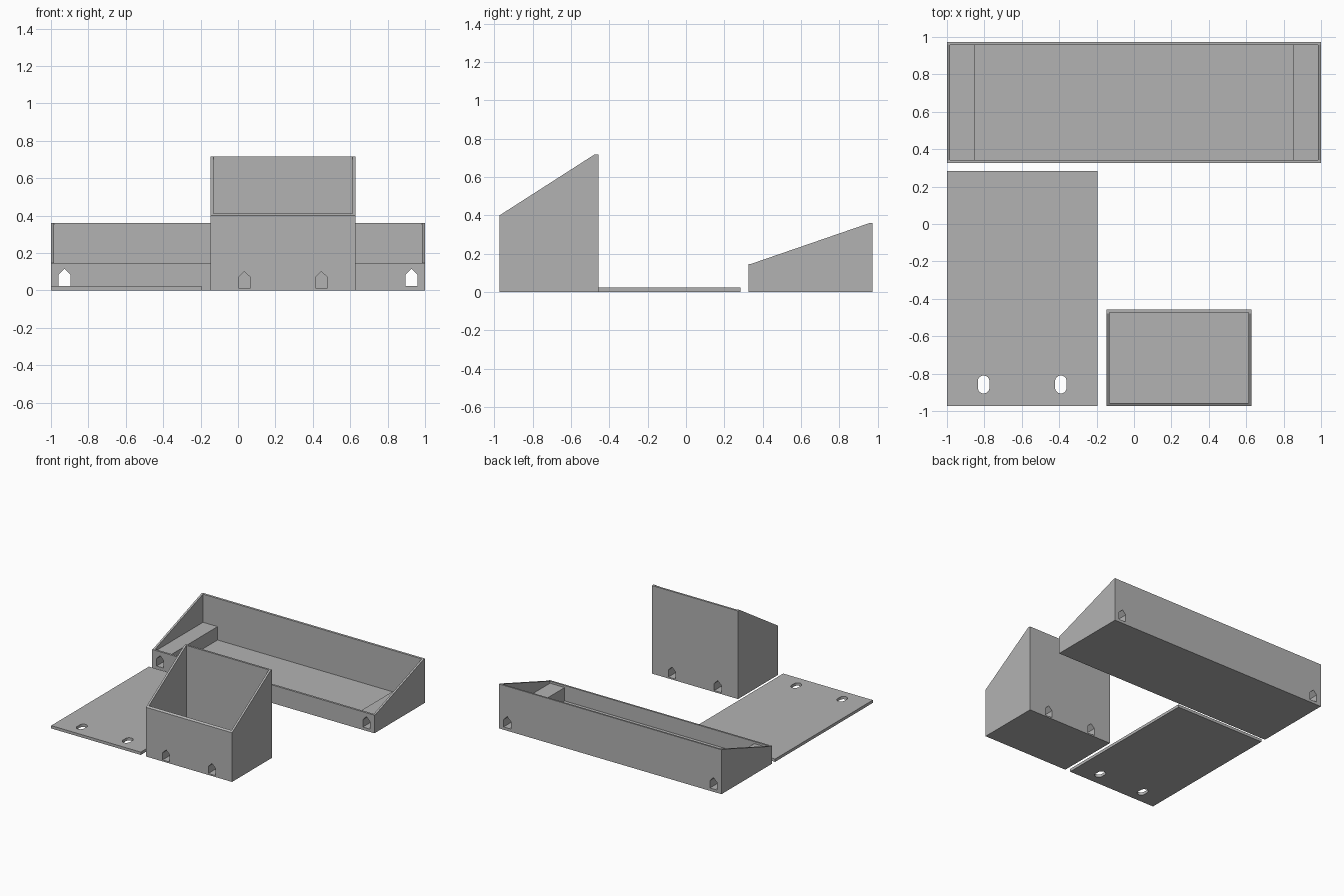
import bpy, bmesh, math

if "Cube" in bpy.data.objects:
    bpy.data.objects.remove(bpy.data.objects["Cube"])

grey = bpy.data.materials.new("plain_grey")
grey.diffuse_color = (0.45, 0.45, 0.45, 1)
grey.use_nodes = True
grey.node_tree.nodes["Principled BSDF"].inputs["Base Color"].default_value = grey.diffuse_color

WALL = 0.016
FRONT, BACK = -0.972, 0.972


def prism(name, profile, axis, lo, hi):
    """Extrude a 2D profile along an axis: x takes (y,z), y takes (x,z), z takes (x,y)."""
    place = {"x": lambda p: (lo, p[0], p[1]),
             "y": lambda p: (p[0], lo, p[1]),
             "z": lambda p: (p[0], p[1], lo)}[axis]
    bm = bmesh.new()
    face = bm.faces.new([bm.verts.new(place(p)) for p in profile])
    out = bmesh.ops.extrude_face_region(bm, geom=[face])
    shift = [hi - lo if a == axis else 0 for a in "xyz"]
    bmesh.ops.translate(bm, vec=shift,
                        verts=[v for v in out["geom"] if isinstance(v, bmesh.types.BMVert)])
    bmesh.ops.recalc_face_normals(bm, faces=bm.faces)
    mesh = bpy.data.meshes.new(name)
    bm.to_mesh(mesh)
    bm.free()
    mesh.materials.append(grey)
    obj = bpy.data.objects.new(name, mesh)
    bpy.context.collection.objects.link(obj)
    return obj


def cut(obj, cutter):
    """Subtract a cutter and remove it."""
    mod = obj.modifiers.new("cut", "BOOLEAN")
    mod.operation, mod.solver, mod.object = "DIFFERENCE", "EXACT", cutter
    bpy.context.view_layer.objects.active = obj
    bpy.ops.object.modifier_apply(modifier=mod.name)
    bpy.data.objects.remove(cutter)


def tunnel(obj, x, z0, z1, z2, y0, y1):
    """House-shaped hole running front to back."""
    r = 0.032
    shape = [(x - r, z0), (x + r, z0), (x + r, z1), (x, z2), (x - r, z1)]
    cut(obj, prism("tunnel_cutter", shape, "y", y0 - 0.05, y1 + 0.05))


# Wide tray: sloped sides, low floor, raised block at each end
y0, y1 = 0.325, BACK
tray = prism("wide_tray", [(y0, 0), (y1, 0), (y1, 0.361), (y1 - 0.012, 0.361),
                           (y0 + 0.014, 0.147), (y0, 0.147)], "x", -1, 1)
e, b = 1 - WALL, 0.853
cut(tray, prism("tray_cavity", [(-b, 0.022), (b, 0.022), (b, 0.131), (e, 0.131),
                                (e, 0.6), (-e, 0.6), (-e, 0.131), (-b, 0.131)],
                "y", y0 + WALL, y1 - WALL))
for x in (-0.928, 0.928):
    tunnel(tray, x, 0.023, 0.083, 0.116, y0, y1)

# Tall box: sloped sides, thick floor holding the tunnels
x0, x1, y0, y1 = -0.148, 0.627, FRONT, -0.457
box = prism("tall_box", [(y0, 0), (y1, 0), (y1, 0.716), (y1 - 0.022, 0.716),
                         (y0, 0.4)], "x", x0, x1)
cut(box, prism("box_cavity", [(x0 + WALL, 0.116), (x1 - WALL, 0.116),
                              (x1 - WALL, 1), (x0 + WALL, 1)],
               "y", y0 + WALL, y1 - WALL))
for x in (0.034, 0.446):
    tunnel(box, x, 0.012, 0.07, 0.101, y0, y1)

# Flat plate with two rounded slots
plate = prism("base_plate", [(-1, FRONT), (-0.194, FRONT), (-0.194, 0.284), (-1, 0.284)],
              "z", 0, 0.023)
for x in (-0.804, -0.391):
    r, slot = 0.031, []
    for cy, start in ((-0.841, 0), (-0.875, math.pi)):
        slot += [(x + r * math.cos(start + math.pi * i / 12),
                  cy + r * math.sin(start + math.pi * i / 12)) for i in range(13)]
    cut(plate, prism("slot_cutter", slot, "z", -0.05, 0.1))
